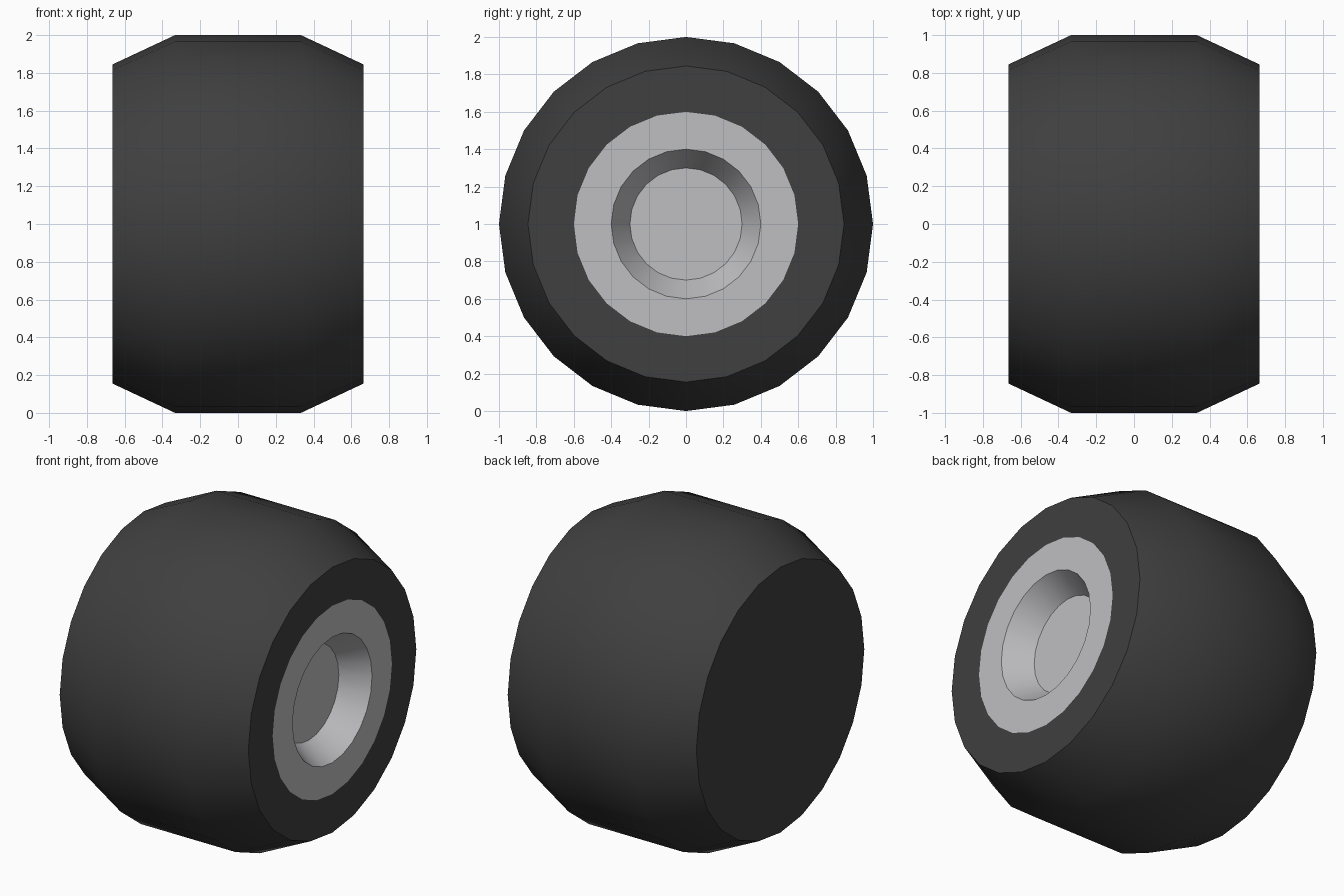
import bpy, bmesh, math

if "Cube" in bpy.data.objects:
    bpy.data.objects.remove(bpy.data.objects["Cube"])

SIDES = 24
CENTRE_Z = 1.0


def material(name, rgb):
    m = bpy.data.materials.new(name)
    m.diffuse_color = (*rgb, 1.0)
    m.use_nodes = True
    m.node_tree.nodes["Principled BSDF"].inputs["Base Color"].default_value = m.diffuse_color
    return m


def lathe(name, profile, mat):
    """Spin (x, radius) points about the x axis; radius 0 closes with a cap."""
    bm = bmesh.new()
    rings = []
    for x, r in profile:
        ring = []
        for i in range(SIDES):
            a = 2 * math.pi * i / SIDES
            ring.append(bm.verts.new((x, r * math.cos(a), r * math.sin(a))))
        rings.append(ring)
    for a, b in zip(rings, rings[1:]):
        for i in range(SIDES):
            j = (i + 1) % SIDES
            bm.faces.new((a[i], a[j], b[j], b[i]))
    return bm, rings


def finish(name, bm, mat):
    me = bpy.data.meshes.new(name)
    bm.to_mesh(me)
    bm.free()
    me.materials.append(mat)
    ob = bpy.data.objects.new(name, me)
    bpy.context.collection.objects.link(ob)
    ob.location.z = CENTRE_Z
    bpy.ops.object.select_all(action='DESELECT')
    ob.select_set(True)
    bpy.context.view_layer.objects.active = ob
    bpy.ops.object.shade_smooth_by_angle(angle=math.radians(30))


rubber = material("dark_rubber", (0.05, 0.05, 0.05))
metal = material("light_grey_metal", (0.52, 0.52, 0.54))

# Tyre: plain flat back, chamfered shoulders, ring-shaped outer wall
bm, rings = lathe("tyre", [(-0.664, 0.845), (-0.333, 1.0), (0.333, 1.0),
                           (0.664, 0.845), (0.664, 0.6)], rubber)
bm.faces.new(list(reversed(rings[0])))
finish("tyre", bm, rubber)

# Hub: flush rim, sloped recess and flat floor
bm, rings = lathe("hub", [(0.664, 0.6), (0.664, 0.4), (0.50, 0.3)], metal)
bm.faces.new(rings[-1])
finish("hub", bm, metal)
